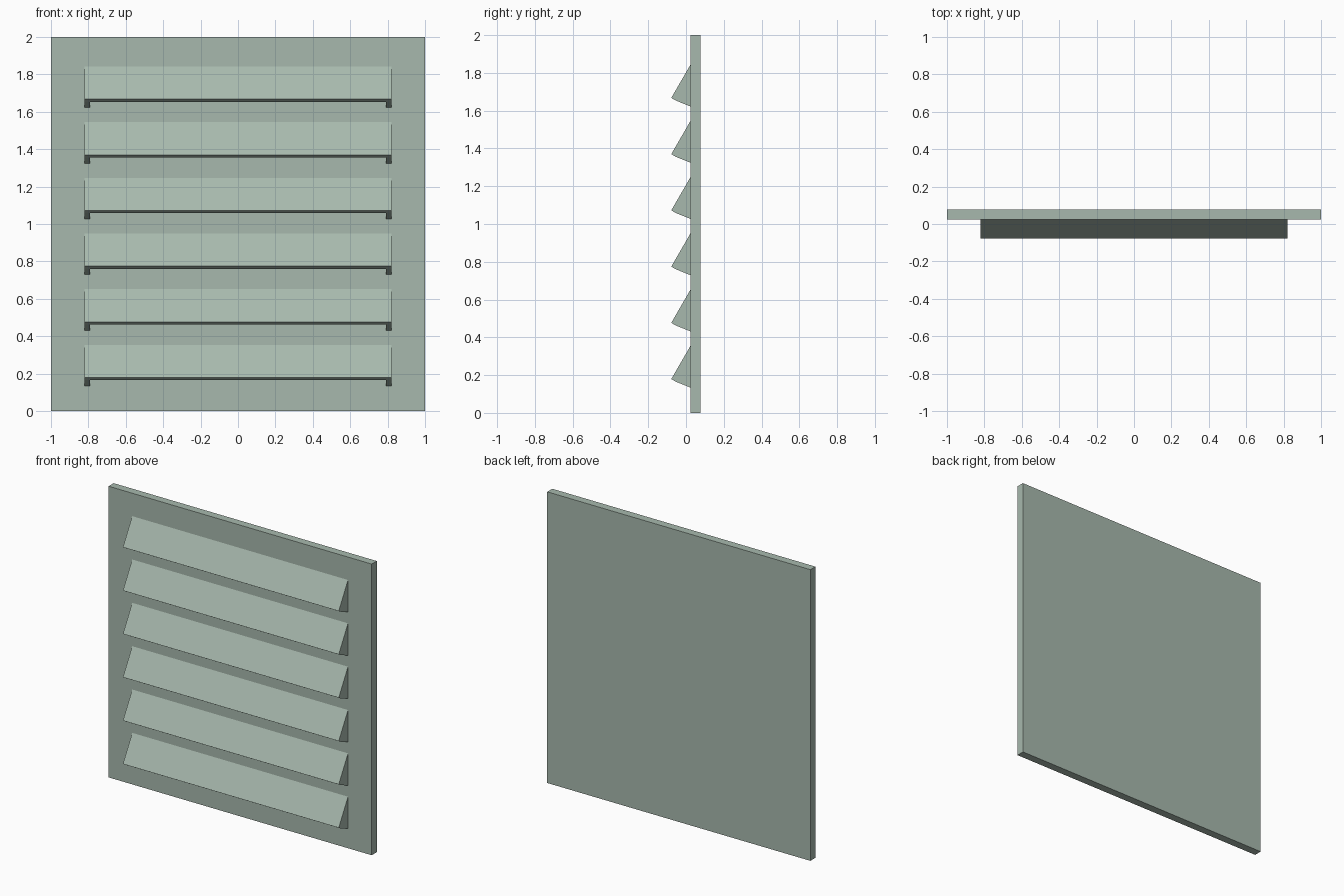
import bpy, bmesh

if "Cube" in bpy.data.objects:
    bpy.data.objects.remove(bpy.data.objects["Cube"])

paint = bpy.data.materials.new("sage_grey_paint")
paint.diffuse_color = (0.39, 0.485, 0.42, 1)
paint.use_nodes = True
paint.node_tree.nodes["Principled BSDF"].inputs["Base Color"].default_value = paint.diffuse_color

FRONT, BACK, TIP = 0.023, 0.078, -0.078   # panel front, panel back, louvre lip (y)
HALF, PLATE = 0.82, 0.028                 # louvre half width, end plate thickness
COUNT, FIRST, PITCH = 6, 0.134, 0.2977    # louvre rows


def prism(bm, profile, x0, x1):
    """Extrude a (y, z) outline from x0 to x1."""
    a = [bm.verts.new((x0, y, z)) for y, z in profile]
    b = [bm.verts.new((x1, y, z)) for y, z in profile]
    n = len(profile)
    bm.faces.new(a)
    bm.faces.new(b[::-1])
    for i in range(n):
        j = (i + 1) % n
        bm.faces.new((a[j], a[i], b[i], b[j]))


def finish(name, bm):
    bmesh.ops.recalc_face_normals(bm, faces=bm.faces[:])
    mesh = bpy.data.meshes.new(name)
    bm.to_mesh(mesh)
    bm.free()
    mesh.materials.append(paint)
    obj = bpy.data.objects.new(name, mesh)
    bpy.context.collection.objects.link(obj)
    return obj


# Flat back panel
bm = bmesh.new()
prism(bm, [(FRONT, 0), (BACK, 0), (BACK, 2), (FRONT, 2)], -1, 1)
finish("back_panel", bm)

# Louvre hoods: sloping slat with a square-cut lip, open below between end plates
slat = [(FRONT, 0.220), (TIP, 0.045), (-0.054, 0.031), (FRONT, 0.164)]
end = [(-0.054, 0.031), (-0.056, 0.0345), (FRONT, 0.164), (FRONT, 0.0)]
end = [end[0], end[2], end[3]]
for i in range(COUNT):
    z = FIRST + i * PITCH
    bm = bmesh.new()
    prism(bm, slat, -HALF, HALF)
    for x0, x1 in ((-HALF, -HALF + PLATE), (HALF - PLATE, HALF)):
        prism(bm, end, x0, x1)
    finish(f"louvre_{i + 1}", bm).location.z = z
